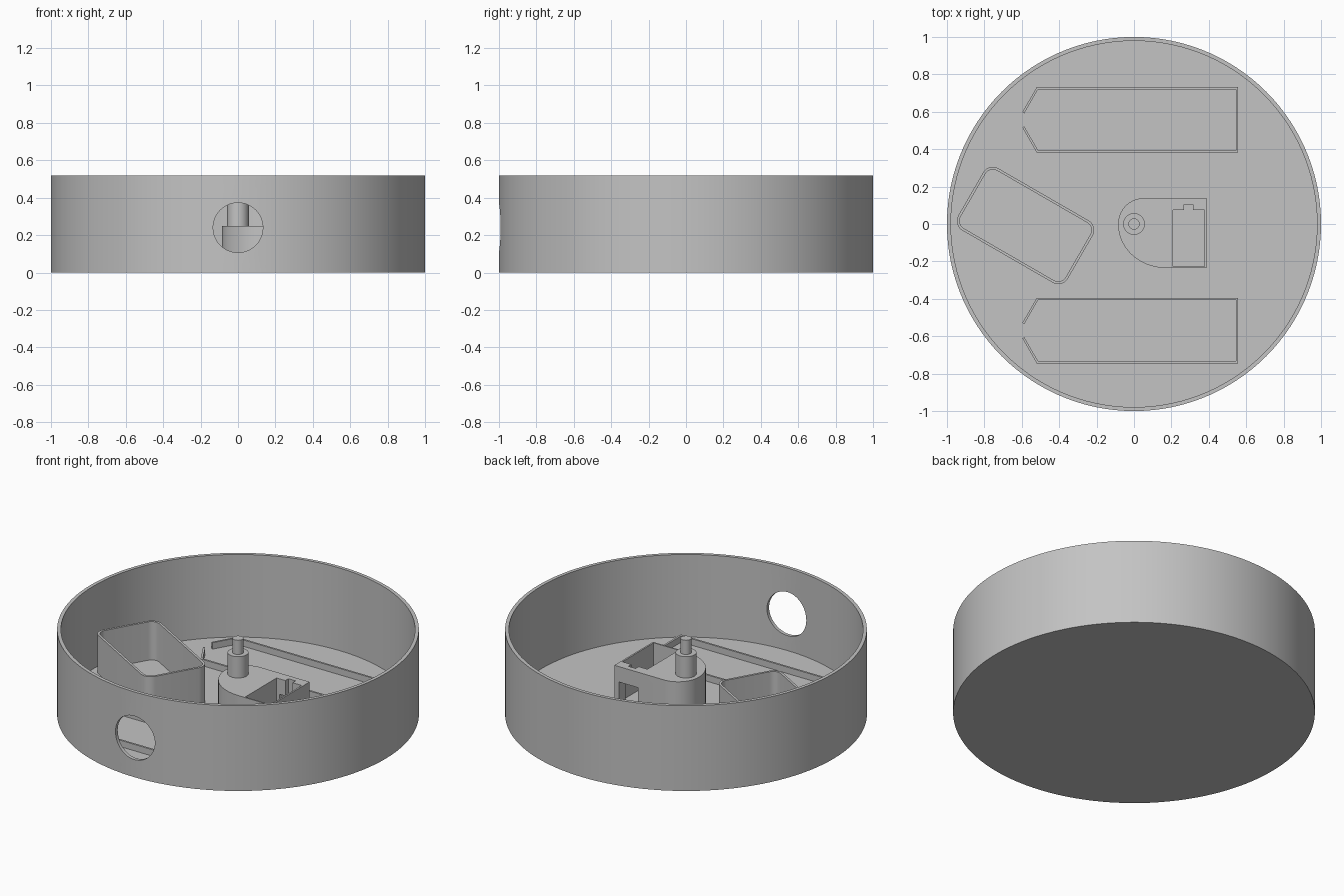
import bpy, bmesh, math
from mathutils import Vector, Matrix

if "Cube" in bpy.data.objects:
    bpy.data.objects.remove(bpy.data.objects["Cube"])

FLOOR = 0.016
HEIGHT = 0.52

grey = bpy.data.materials.new("plain grey")
grey.diffuse_color = (0.55, 0.55, 0.55, 1)
grey.use_nodes = True
grey.node_tree.nodes["Principled BSDF"].inputs["Base Color"].default_value = grey.diffuse_color


def finish(bm, name):
    bmesh.ops.recalc_face_normals(bm, faces=bm.faces)
    mesh = bpy.data.meshes.new(name)
    bm.to_mesh(mesh)
    bm.free()
    mesh.materials.append(grey)
    ob = bpy.data.objects.new(name, mesh)
    bpy.context.collection.objects.link(ob)
    return ob


def prism(name, outline, z0, z1):
    """Solid extrusion of a closed outline."""
    bm = bmesh.new()
    face = bm.faces.new([bm.verts.new((x, y, z0)) for x, y in outline])
    top = bmesh.ops.extrude_face_region(bm, geom=[face])["geom"]
    bmesh.ops.translate(bm, vec=(0, 0, z1 - z0),
                        verts=[v for v in top if isinstance(v, bmesh.types.BMVert)])
    return finish(bm, name)


def strip_wall(name, path, t, z0, z1, closed):
    """Thin wall of thickness t to the right of a path, with mitred corners."""
    n = len(path)
    pts = [Vector(p) for p in path]
    rows = []
    for i, p in enumerate(pts):
        dirs = []
        if closed or i > 0:
            dirs.append((p - pts[i - 1]).normalized())
        if closed or i < n - 1:
            dirs.append((pts[(i + 1) % n] - p).normalized())
        norms = [Vector((d.y, -d.x)) for d in dirs]
        m = sum(norms, Vector((0, 0))).normalized()
        q = p + m * (t / m.dot(norms[0]))
        rows.append([(p.x, p.y, z0), (p.x, p.y, z1), (q.x, q.y, z1), (q.x, q.y, z0)])
    bm = bmesh.new()
    rings = [[bm.verts.new(c) for c in r] for r in rows]
    for i in range(n if closed else n - 1):
        a, b = rings[i], rings[(i + 1) % n]
        for k in range(4):
            j = (k + 1) % 4
            bm.faces.new((a[k], a[j], b[j], b[k]))
    if not closed:
        bm.faces.new(rings[0])
        bm.faces.new(rings[-1])
    return finish(bm, name)


def arc(cx, cy, rx, ry, a0, a1, n):
    return [(cx + rx * math.cos(math.radians(a0 + (a1 - a0) * i / n)),
             cy + ry * math.sin(math.radians(a0 + (a1 - a0) * i / n)))
            for i in range(n + 1)]


def circle(r, n):
    return arc(0, 0, r, r, 0, 360, n)[:-1]


def box(x0, x1, y0, y1):
    return [(x0, y0), (x1, y0), (x1, y1), (x0, y1)]


def cut(target, cutter):
    mod = target.modifiers.new("cut", "BOOLEAN")
    mod.operation, mod.solver, mod.object = "DIFFERENCE", "EXACT", cutter
    bpy.context.view_layer.objects.active = target
    bpy.ops.object.modifier_apply(modifier=mod.name)
    bpy.data.objects.remove(cutter)


# round tub with a cavity and a cable hole in the front wall
tub = prism("tub", circle(1.0, 120), 0, HEIGHT)
cut(tub, prism("cavity_cutter", circle(0.979, 120), FLOOR, HEIGHT + 0.2))
hole = prism("hole_cutter", circle(0.133, 48), -0.2, 0.2)
hole.data.transform(Matrix.Translation((0, -1, 0.24)) @ Matrix.Rotation(math.pi / 2, 4, 'X'))
cut(tub, hole)

# two low rails with pointed, open left ends
for name, cy in (("back_rail", 0.557), ("front_rail", -0.57)):
    h = 0.175
    path = [(-0.597, cy + 0.041), (-0.52, cy + h), (0.557, cy + h),
            (0.557, cy - h), (-0.52, cy - h), (-0.597, cy - 0.041)]
    strip_wall(name, path, 0.012, FLOOR, 0.055, False)

# rotated tray with rounded corners
r, a, b = 0.06, 0.278, 0.132
loop = []
for cx, cy, start in ((a, b, 90), (a, -b, 0), (-a, -b, -90), (-a, b, -180)):
    loop += arc(cx, cy, r, r, start, start - 90, 8)
tray = strip_wall("tray", loop, 0.014, FLOOR, 0.25, True)
tray.data.transform(Matrix.Translation((-0.58, -0.008, 0)) @ Matrix.Rotation(math.radians(-30), 4, 'Z'))

# rounded motor block with a notched pocket and a slot through its back
outline = (arc(0.052, 0, 0.137, 0.138, 90, 180, 16)
           + arc(0.17, 0, 0.255, 0.235, 180, 270, 20)[1:]
           + [(0.387, -0.235), (0.387, 0.138)])
block = prism("motor_block", outline, FLOOR, 0.25)
pocket = [(0.208, -0.227), (0.377, -0.227), (0.377, 0.075), (0.316, 0.075),
          (0.316, 0.105), (0.267, 0.105), (0.267, 0.075), (0.208, 0.075)]
cut(block, prism("pocket_cutter", pocket, -0.1, 0.4))
cut(block, prism("slot_cutter", box(0.228, 0.356, 0.0, 0.3), -0.1, 0.156))

# stepped shaft on the block
shaft = prism("shaft", circle(0.058, 32), 0.25, 0.38)
pin = prism("shaft_pin", circle(0.03, 32), 0.38, 0.467)

# smooth the round surfaces
for ob in (tub, tray, block, shaft, pin):
    bpy.ops.object.select_all(action='DESELECT')
    ob.select_set(True)
    bpy.context.view_layer.objects.active = ob
    bpy.ops.object.shade_smooth_by_angle(angle=math.radians(30))
